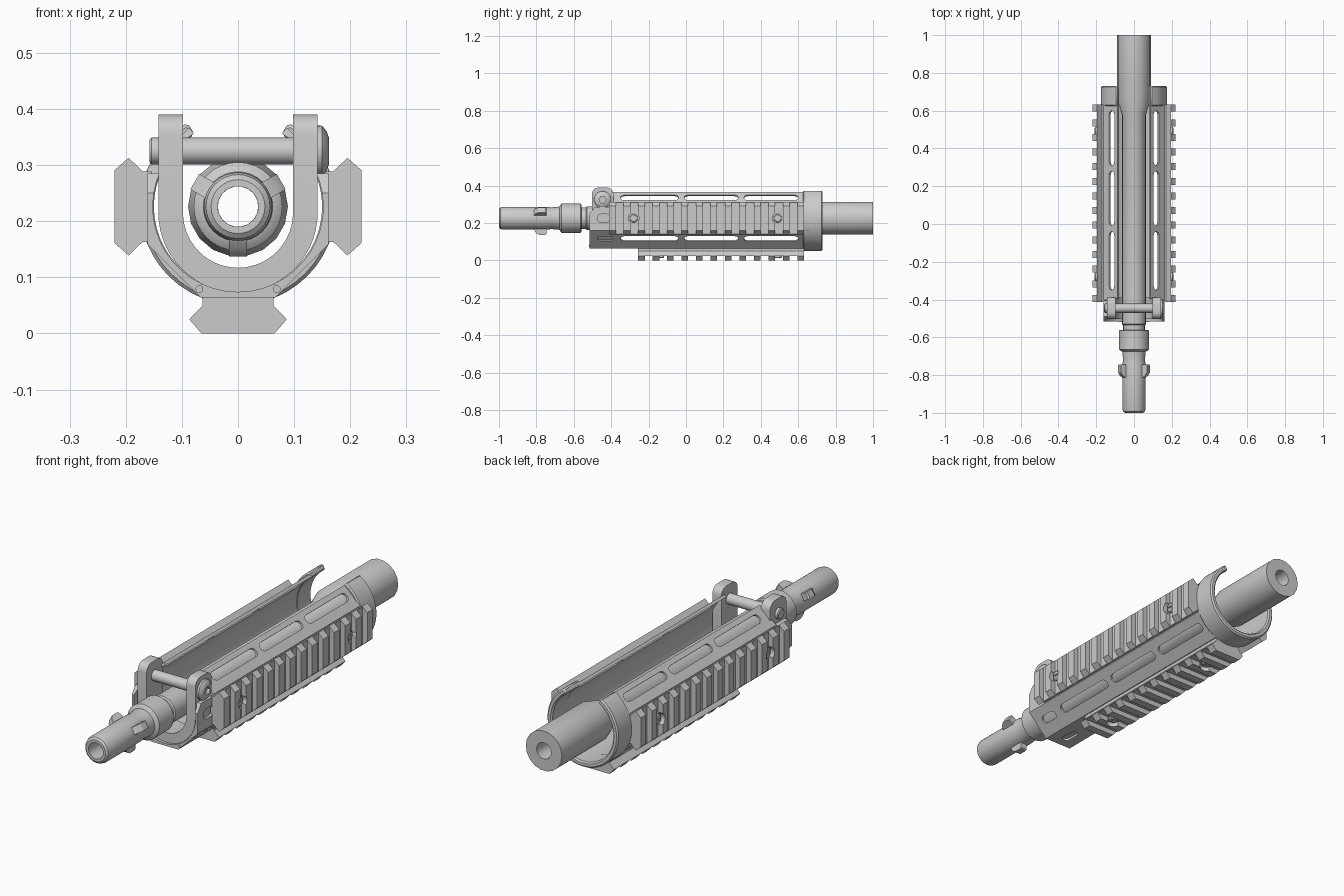
import bpy, bmesh
from math import sin, cos, pi, radians
from mathutils import Matrix, Vector

if "Cube" in bpy.data.objects:
    bpy.data.objects.remove(bpy.data.objects["Cube"])

ZC = 0.226  # height of the barrel axis


def frame(a, b, c, o):
    """Matrix with local axes a, b, c and origin o."""
    m = Matrix([a, b, c]).transposed().to_4x4()
    m.translation = Vector(o)
    return m


def along_y(y):
    return frame((1, 0, 0), (0, 0, 1), (0, 1, 0), (0, y, ZC))


def radial(deg, dist, y=0):
    t = radians(deg)
    return frame((0, 1, 0), (-sin(t), 0, cos(t)), (cos(t), 0, sin(t)),
                 (dist * cos(t), y, ZC + dist * sin(t)))


def prism(bm, pts, m, depth):
    lo = [bm.verts.new(m @ Vector((a, b, 0))) for a, b in pts]
    hi = [bm.verts.new(m @ Vector((a, b, depth))) for a, b in pts]
    n = len(pts)
    bm.faces.new(lo[::-1])
    bm.faces.new(hi)
    for i in range(n):
        bm.faces.new((lo[i], lo[(i + 1) % n], hi[(i + 1) % n], hi[i]))


def lathe(bm, prof, segs, m, closed=False):
    rings = [[bm.verts.new(m @ Vector((r * cos(2 * pi * k / segs), r * sin(2 * pi * k / segs), h)))
              for k in range(segs)] for h, r in prof]
    for i in range(len(prof) if closed else len(prof) - 1):
        p, q = rings[i], rings[(i + 1) % len(prof)]
        for k in range(segs):
            j = (k + 1) % segs
            bm.faces.new((p[k], p[j], q[j], q[k]))
    bmesh.ops.remove_doubles(bm, verts=bm.verts, dist=1e-5)


def arc(r, a0, a1, n, cx=0, cy=0):
    return [(cx + r * cos(radians(a0 + (a1 - a0) * i / n)),
             cy + r * sin(radians(a0 + (a1 - a0) * i / n))) for i in range(n + 1)]


def circle(r, n=20, cx=0, cy=0):
    return arc(r, 0, 360, n, cx, cy)[:-1]


def capsule(y0, y1, w, z=0):
    r = w / 2
    return arc(r, -90, 90, 6, y1 - r, z) + arc(r, 90, 270, 6, y0 + r, z)


def rect(a0, a1, b0, b1):
    return [(a0, b0), (a1, b0), (a1, b1), (a0, b1)]


def make(name, bm, smooth=True):
    bmesh.ops.recalc_face_normals(bm, faces=bm.faces)
    me = bpy.data.meshes.new(name)
    bm.to_mesh(me)
    bm.free()
    ob = bpy.data.objects.new(name, me)
    bpy.context.collection.objects.link(ob)
    bpy.ops.object.select_all(action='DESELECT')
    ob.select_set(True)
    bpy.context.view_layer.objects.active = ob
    if smooth:
        bpy.ops.object.shade_smooth_by_angle(angle=radians(32))
    return ob


def cut(ob, bm):
    c = make("cutter", bm, False)
    c.hide_render = True
    mod = ob.modifiers.new("cut", 'BOOLEAN')
    mod.operation, mod.solver, mod.use_self, mod.object = 'DIFFERENCE', 'EXACT', True, c
    bpy.context.view_layer.objects.active = ob
    bpy.ops.object.modifier_apply(modifier=mod.name)
    bpy.data.objects.remove(c)


# barrel with bore
bm = bmesh.new()
lathe(bm, [(1, 0.036), (1, 0.089), (0.66, 0.089), (0.58, 0.064), (-0.53, 0.064),
           (-0.535, 0.058), (-0.6, 0.058), (-0.6, 0.036)], 18, along_y(0), True)
make("barrel", bm)

# muzzle section with collar
bm = bmesh.new()
lathe(bm, [(-0.56, 0.036), (-0.56, 0.074), (-0.565, 0.079), (-0.665, 0.079), (-0.672, 0.07),
           (-0.675, 0.062), (-0.72, 0.058), (-0.74, 0.061), (-0.98, 0.061), (-0.993, 0.057),
           (-1, 0.048), (-1, 0.036)], 32, along_y(0), True)
make("muzzle", bm)

# three locking lugs
bm = bmesh.new()
for deg in (30, 150, 270):
    t = radians(deg)
    m = frame((0, 1, 0), (cos(t), 0, sin(t)), (-sin(t), 0, cos(t)),
              Vector((0, 0, ZC)) - 0.016 * Vector((-sin(t), 0, cos(t))))
    prism(bm, [(-0.745, 0.05), (-0.745, 0.084), (-0.752, 0.089), (-0.785, 0.089),
               (-0.805, 0.076), (-0.818, 0.05)], m, 0.032)
make("muzzle_lugs", bm)

# handguard shell: octagonal outside, round inside, open top
R = 0.175
outer = [(0.087, 0.141)] + [(R * cos(radians(a)), R * sin(radians(a)))
                            for a in (22.5, -22.5, -67.5, -112.5, -157.5, -202.5)] + [(-0.087, 0.141)]
bm = bmesh.new()
prism(bm, outer + arc(0.152, 121, 419, 36), along_y(-0.515), 1.175)
shell = make("handguard_shell", bm)
bm = bmesh.new()
for deg in (43, 137, -43, -137):
    for y0, y1 in ((-0.35, -0.04), (-0.01, 0.28), (0.31, 0.6)):
        prism(bm, capsule(y0, y1, 0.04), radial(deg, 0.1), 0.12)
for deg in (-43, -137, -90):
    prism(bm, capsule(-0.475, -0.39, 0.036), radial(deg, 0.1), 0.12)
for deg in (0, 180):
    prism(bm, capsule(-0.475, -0.405, 0.045), radial(deg, 0.1), 0.12)
prism(bm, [(-0.6, 0.25), (-0.515, 0.25), (-0.49, 0.285), (-0.405, 0.285), (-0.385, 0.45),
           (-0.6, 0.45)], frame((0, 1, 0), (0, 0, 1), (1, 0, 0), (-0.3, 0, 0)), 0.6)
cut(shell, bm)

# rear collar of the handguard
bm = bmesh.new()
prism(bm, arc(0.175, 59, -239, 40) + arc(0.15, -239, 59, 40), along_y(0.625), 0.105)
ring = make("handguard_rear_collar", bm)
bev = ring.modifiers.new("bevel", 'BEVEL')
bev.width, bev.segments, bev.limit_method = 0.006, 1, 'ANGLE'
bev.angle_limit = radians(50)

# accessory rails
PITCH, TOOTH = 0.0775, 0.037
RAIL = [(-0.063, -0.017), (0.063, -0.017), (0.063, 0), (0.087, 0.025), (0.065, 0.05),
        (-0.065, 0.05), (-0.087, 0.025), (-0.063, 0)]


def rail(name, deg, dist, y_end, teeth, screws):
    t = radians(deg)
    tang, rad = (-sin(t), 0, cos(t)), (cos(t), 0, sin(t))
    length = (teeth - 1) * PITCH + TOOTH
    y0 = y_end - length
    o = Vector((0, 0, ZC)) + dist * Vector(rad)
    bm = bmesh.new()
    prism(bm, RAIL, frame(tang, rad, (0, 1, 0), o + Vector((0, y0, 0))), length)
    ob = make(name, bm)
    bm = bmesh.new()
    up = frame((0, 1, 0), tang, rad, o + 0.027 * Vector(rad))
    for i in range(teeth - 1):
        a = y0 + i * PITCH + TOOTH
        prism(bm, rect(a, a + PITCH - TOOTH, -0.12, 0.12), up, 0.05)
    cut(ob, bm)
    bm = bmesh.new()
    for y in screws:
        prism(bm, circle(0.029, 20, y), up, 0.05)
    cut(ob, bm)
    # rail screws with cross slot
    bm = bmesh.new()
    for y in screws:
        lathe(bm, [(-0.01, 0), (-0.01, 0.023), (0.007, 0.023), (0.011, 0.018), (0.011, 0)], 20,
              up @ Matrix.Translation((y, 0, 0)))
    heads = make(name + "_screws", bm)
    bm = bmesh.new()
    for y in screws:
        prism(bm, rect(y - 0.03, y + 0.03, -0.004, 0.004),
              up @ Matrix.Translation((0, 0, 0.006)), 0.02)
    cut(heads, bm)


rail("right_rail", 0, 0.17, 0.632, 14, (-0.28, 0.49))
rail("left_rail", 180, 0.17, 0.632, 14, (-0.28, 0.49))
rail("bottom_rail", 270, ZC - 0.05, 0.632, 12, (-0.14, 0.49))

# U-shaped front clamp with rounded ears
bm = bmesh.new()
zt = 0.39 - ZC
prism(bm, [(-0.142, zt)] + arc(0.142, 180, 360, 28, 0, -0.011) + [(0.142, zt), (0.098, zt)]
      + arc(0.098, 360, 180, 28, 0, -0.011) + [(-0.098, zt)], along_y(-0.503), 0.115)
ears = [e for e in bm.edges if all(abs(v.co.z - 0.39) < 1e-4 for v in e.verts)
        and abs(e.verts[0].co.y - e.verts[1].co.y) < 1e-4]
bmesh.ops.bevel(bm, geom=ears, offset=0.035, segments=5, profile=0.5, affect='EDGES')
make("front_clamp", bm)

# cross bolt with hex socket head and nut end
m = frame((0, 1, 0), (0, 0, 1), (1, 0, 0), (0, -0.446, 0.325))
bm = bmesh.new()
lathe(bm, [(-0.158, 0), (-0.158, 0.02), (-0.154, 0.024), (0.14, 0.024), (0.14, 0.046),
           (0.15, 0.045), (0.158, 0.035), (0.162, 0.024), (0.162, 0)], 28, m)
bolt = make("cross_bolt", bm)
bm = bmesh.new()
prism(bm, circle(0.019, 6), m @ Matrix.Translation((0, 0, 0.148)), 0.03)
cut(bolt, bm)

# small pins at the shell front
bm = bmesh.new()
for x in (-0.069, 0.069):
    prism(bm, circle(0.007, 12, x, 0.079 - ZC), along_y(-0.518), 0.03)
make("front_pins", bm)
